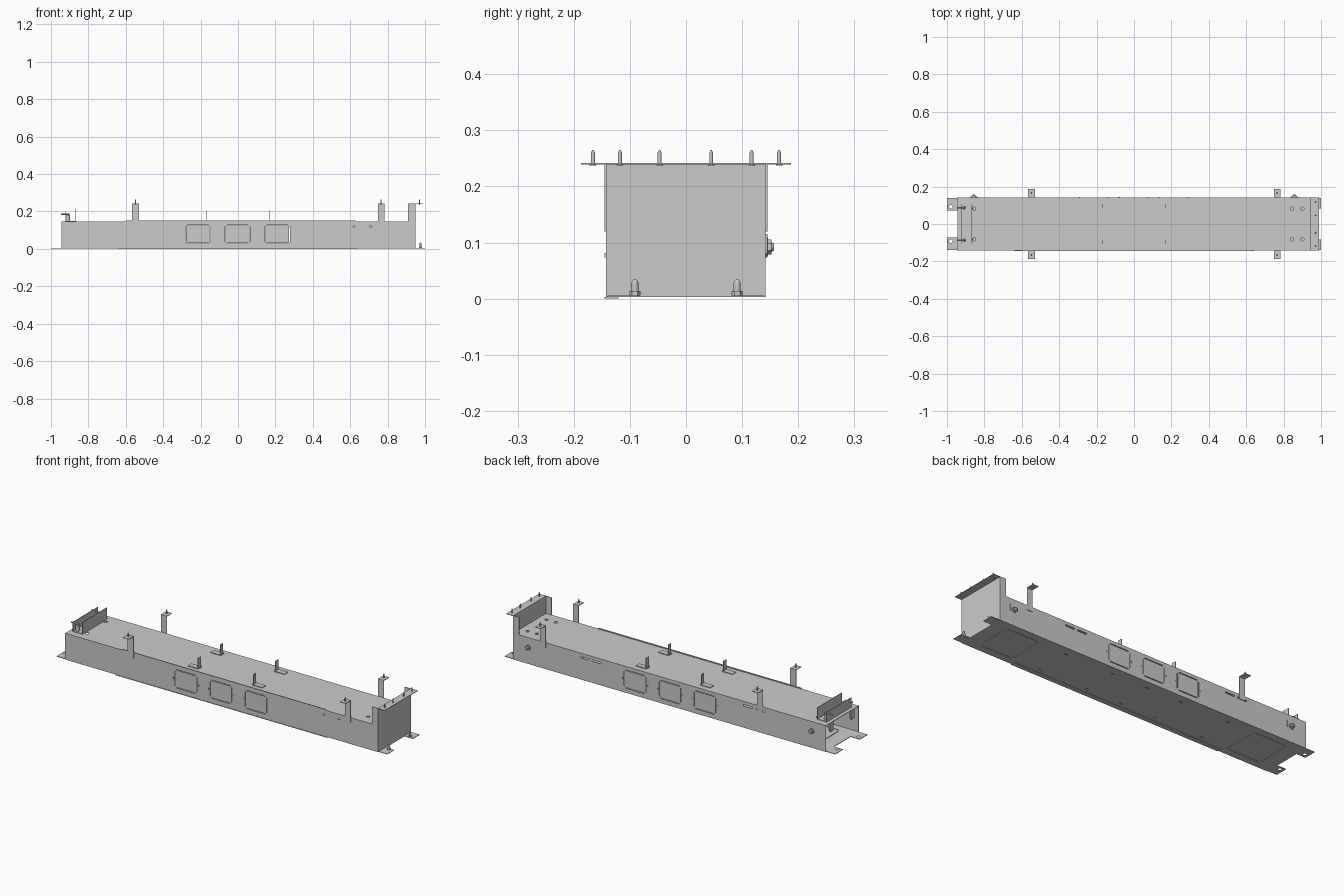
import bpy, bmesh, math
from mathutils import Matrix, Vector

if "Cube" in bpy.data.objects:
    bpy.data.objects.remove(bpy.data.objects["Cube"])


def finish(name, bm):
    me = bpy.data.meshes.new(name)
    bm.normal_update()
    bm.to_mesh(me)
    bm.free()
    ob = bpy.data.objects.new(name, me)
    bpy.context.collection.objects.link(ob)
    return ob


def add_box(bm, x0, x1, y0, y1, z0, z1):
    m = Matrix.Translation(((x0 + x1) / 2, (y0 + y1) / 2, (z0 + z1) / 2)) @ \
        Matrix.Diagonal((abs(x1 - x0), abs(y1 - y0), abs(z1 - z0), 1))
    bmesh.ops.create_cube(bm, size=1, matrix=m)


def add_cyl(bm, p, r, h, axis='Z', n=16, r2=None):
    # p is the base centre, h the length along the axis
    d = Vector({'X': (1, 0, 0), 'Y': (0, 1, 0), 'Z': (0, 0, 1)}[axis])
    m = Matrix.Translation(Vector(p) + d * h / 2) @ d.to_track_quat('Z', 'Y').to_matrix().to_4x4()
    bmesh.ops.create_cone(bm, cap_ends=True, segments=n, radius1=r,
                          radius2=r if r2 is None else r2, depth=h, matrix=m)


def boxes(name, *dims):
    bm = bmesh.new()
    for d in dims:
        add_box(bm, *d)
    return finish(name, bm)


def slit_frame(cx, cy, w, h, g=0.0035, bridge=0.008):
    # four separate slits leave the knockout held at its corners
    a, b = w / 2, h / 2
    out = []
    for s in (-1, 1):
        out.append((cx - a + bridge, cx + a - bridge, cy + s * b - g / 2, cy + s * b + g / 2))
        out.append((cx + s * a - g / 2, cx + s * a + g / 2, cy - b + bridge, cy + b - bridge))
    return out


def cut(ob, bm):
    cutter = finish("cutter", bm)
    cutter.hide_render = True
    mod = ob.modifiers.new("cut", 'BOOLEAN')
    mod.operation, mod.solver, mod.object = 'DIFFERENCE', 'EXACT', cutter
    bpy.context.view_layer.objects.active = ob
    bpy.ops.object.modifier_apply(modifier="cut")
    bpy.data.objects.remove(cutter)


L, T = 0.945, 0.003
WINDOWS = (-0.215, -0.003, 0.21)

# long side walls with three knockout windows each
for name, y0, y1 in (("front_wall", -0.143, -0.140), ("back_wall", 0.139, 0.142)):
    wall = boxes(name, (-L, L, y0, y1, 0.003, 0.147))
    bm = bmesh.new()
    rects = [r for x in WINDOWS for r in slit_frame(x, 0.078, 0.13, 0.097)]
    if y0 > 0:
        for x in (-0.55, -0.475, 0.44, 0.515):
            rects.append((x - 0.028, x + 0.028, 0.121, 0.129))
    else:
        rects += [(x - 0.006, x + 0.006, 0.118, 0.123) for x in (0.62, 0.71)]
    for a, b, c, d in rects:
        add_box(bm, a, b, y0 - 0.01, y1 + 0.01, c, d)
    cut(wall, bm)
    # little nubs beside each window
    y = y0 if y0 < 0 else y1
    boxes(name + "_window_nubs", *[(x + s * 0.076 - 0.003, x + s * 0.076 + 0.003,
                                    y - 0.002, y + 0.002, 0.073, 0.081)
                                   for x in WINDOWS for s in (-1, 1)])

# top sheet with round holes
top = boxes("top_sheet", (-L, L, -0.140, 0.139, 0.144, 0.147))
bm = bmesh.new()
for x in (0.845, 0.9, -0.855):
    for s in (-1, 1):
        add_cyl(bm, (x, s * 0.082, 0.13), 0.009, 0.03)
cut(top, bm)

# bottom sheet with access panels and small slots
bottom = boxes("bottom_sheet", (-L, L, -0.140, 0.139, 0.003, 0.006))
bm = bmesh.new()
rects = slit_frame(0.77, 0, 0.2, 0.2) + slit_frame(-0.76, 0, 0.2, 0.2)
rects += [(x - 0.01, x + 0.01, y - 0.003, y + 0.003)
          for x in (-0.5, -0.21, 0.0, 0.21, 0.5) for y in (-0.095, 0.095)]
for a, b, c, d in rects:
    add_box(bm, a, b, c, d, -0.01, 0.02)
cut(bottom, bm)
boxes("bottom_front_lip", (-0.64, 0.64, -0.145, -0.12, 0.0, 0.003))
boxes("top_front_lip", (-0.6, 0.63, -0.144, -0.139, 0.147, 0.152))

# mounting feet at both ends, left ones with holes
for sx, tag in ((-1, "left"), (1, "right")):
    for sy, tag2 in ((-1, "front"), (1, "back")):
        w = 0.072 if sx < 0 else 0.082
        foot = boxes(f"{tag}_{tag2}_foot", (sx * 0.94, sx * 1.0, sy * w, sy * 0.1395, 0.003, 0.006))
        bm = bmesh.new()
        if sx < 0:
            add_cyl(bm, (-0.979, sy * 0.092, -0.01), 0.01, 0.03)
            cut(foot, bm)
        else:
            # upright foot bolt
            add_cyl(bm, (0.976, sy * 0.091, 0.006), 0.010, 0.008, n=6)
            add_cyl(bm, (0.976, sy * 0.091, 0.014), 0.006, 0.015)
            add_cyl(bm, (0.976, sy * 0.091, 0.029), 0.006, 0.005, r2=0.003)
            finish(f"{tag2}_foot_bolt", bm)

# tall end plate with return flanges and top flange
boxes("end_plate", (L, L + T, -0.143, 0.142, 0.003, 0.242))
boxes("end_plate_side_flanges", *[(0.91, L, y, y + T, 0.147, 0.242) for y in (-0.143, 0.139)])
boxes("end_plate_top_flange", (L + T, 0.988, -0.143, 0.142, 0.239, 0.242))

# hanging brackets along both sides
for x, w, tag in ((-0.548, 0.036, "left"), (0.765, 0.034, "right")):
    for s, tag2 in ((-1, "front"), (1, "back")):
        boxes(f"{tag}_{tag2}_hanger",
              (x - w / 2, x + w / 2, s * 0.142, s * 0.145, 0.12, 0.242),
              (x - w / 2, x + w / 2, s * 0.145, s * 0.187, 0.239, 0.242))


# threaded studs through the flanges
def stud(x, y):
    bm = bmesh.new()
    add_cyl(bm, (x, y, 0.237), 0.006, 0.003, n=6)
    add_cyl(bm, (x, y, 0.239), 0.0035, 0.021, n=12)
    add_cyl(bm, (x, y, 0.260), 0.0035, 0.005, n=12, r2=0.001)
    finish("stud", bm)


for y in (-0.118, -0.047, 0.045, 0.117):
    stud(0.97, y)
for x in (-0.548, 0.765):
    for s in (-1, 1):
        stud(x, s * 0.166)

# four small angle clips on the top
for sx in (-1, 1):
    for sy in (-1, 1):
        y = sy * 0.096
        boxes("top_clip", (sx * 0.162, sx * 0.224, y - 0.015, y + 0.015, 0.147, 0.151),
              (sx * 0.165, sx * 0.168, y - 0.012, y + 0.012, 0.151, 0.205))

# upright channel on the left end of the top
boxes("left_channel", (-0.925, -0.867, -0.106, 0.106, 0.147, 0.150),
      (-0.925, -0.922, -0.106, 0.106, 0.150, 0.2),
      (-0.870, -0.867, -0.106, 0.106, 0.150, 0.212))
for s in (-1, 1):
    bm = bmesh.new()
    add_cyl(bm, (-0.908, s * 0.087, 0.150), 0.010, 0.03, n=12)
    add_cyl(bm, (-0.946, s * 0.087, 0.186), 0.004, 0.045, axis='X', n=12)
    finish("left_channel_bolt", bm)
    # clips just inside the open end
    boxes("open_end_clip", (-0.945, -0.942, s * 0.075, s * 0.105, 0.095, 0.144),
          (-0.945, -0.925, s * 0.088, s * 0.091, 0.095, 0.144))

# domed cable fittings on the back
for x in (-0.857, 0.857):
    bm = bmesh.new()
    add_cyl(bm, (x, 0.142, 0.092), 0.017, 0.004, axis='Y', n=20)
    add_cyl(bm, (x, 0.146, 0.092), 0.013, 0.006, axis='Y', n=6)
    add_cyl(bm, (x, 0.152, 0.092), 0.009, 0.005, axis='Y', n=20, r2=0.006)
    finish("back_fitting", bm)
    boxes("back_fitting_tab", (x + 0.025, x + 0.029, 0.141, 0.145, 0.08, 0.115))
